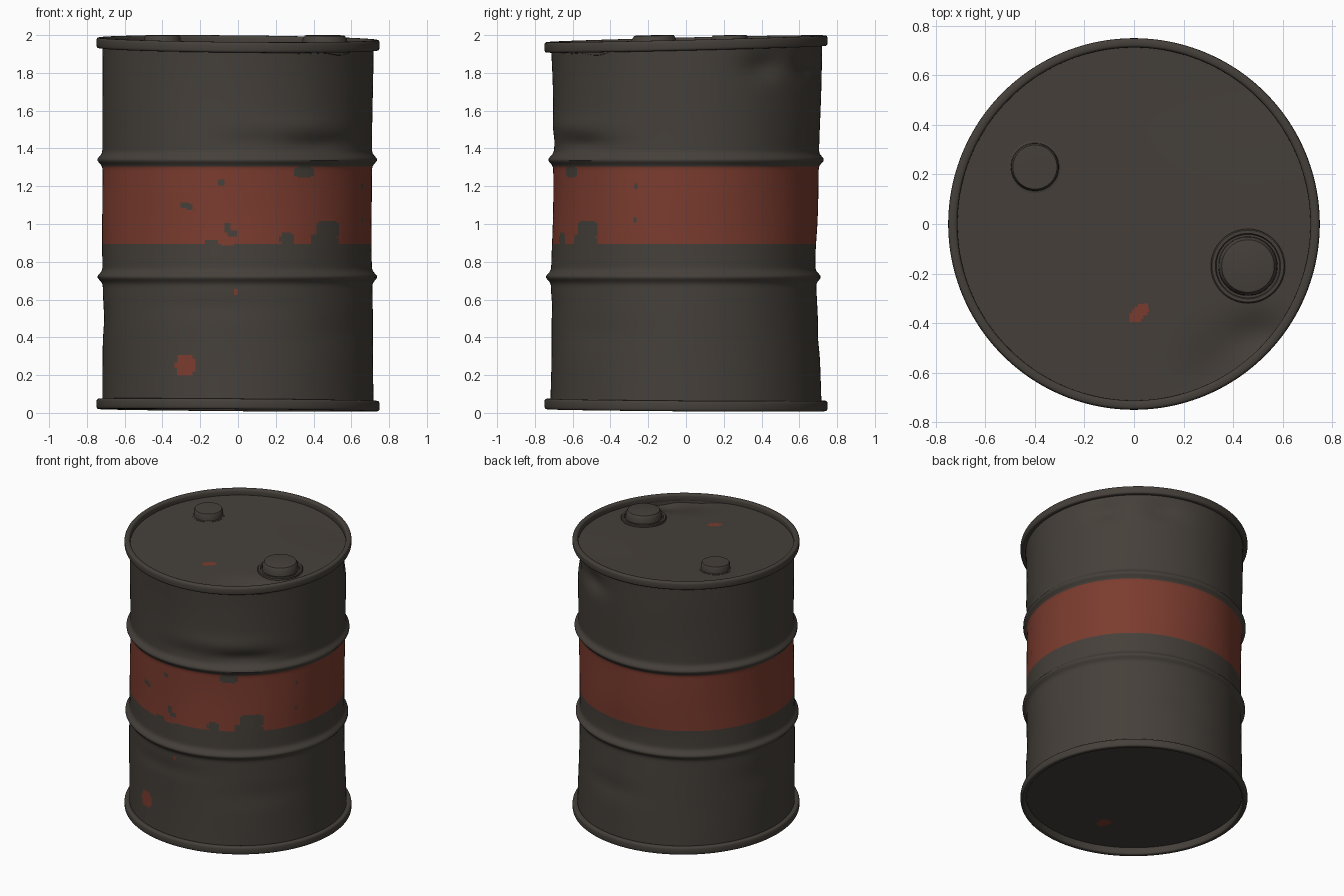
import bpy, bmesh, math
from math import sin, cos, exp, radians, atan2, hypot, pi

if "Cube" in bpy.data.objects:
    bpy.data.objects.remove(bpy.data.objects["Cube"])

SEG = 256


def material(name, rgb):
    m = bpy.data.materials.new(name)
    m.diffuse_color = (*rgb, 1)
    m.use_nodes = True
    m.node_tree.nodes["Principled BSDF"].inputs["Base Color"].default_value = m.diffuse_color
    return m


MATS = [material("dark_steel", (0.060, 0.051, 0.042)),
        material("red_paint", (0.200, 0.045, 0.028))]


def keep(x, y, z):
    return x, y, z


def lathe(name, profile, warp=keep, red=None, closed=False, at=(0, 0), seg=SEG):
    """Spin a (radius, z) profile; warp moves points, red(x, y, z) picks painted faces."""
    bm = bmesh.new()
    rings = []
    for r, z in profile:
        if r < 1e-6:
            rings.append([bm.verts.new((0, 0, z))])
        else:
            rings.append([bm.verts.new((r * cos(2 * pi * i / seg), r * sin(2 * pi * i / seg), z))
                          for i in range(seg)])
    pairs = list(zip(rings, rings[1:]))
    if closed:
        pairs.append((rings[-1], rings[0]))
    for a, b in pairs:
        for i in range(seg):
            j = (i + 1) % seg
            if len(b) == 1:
                bm.faces.new((a[i], a[j], b[0]))
            else:
                bm.faces.new((a[i], a[j], b[j], b[i]))
    bmesh.ops.recalc_face_normals(bm, faces=bm.faces)
    if red:
        for f in bm.faces:
            f.material_index = int(red(*f.calc_center_median()))
    for v in bm.verts:
        v.co = warp(v.co.x + at[0], v.co.y + at[1], v.co.z)
    mesh = bpy.data.meshes.new(name)
    bm.to_mesh(mesh)
    bm.free()
    for m in MATS:
        mesh.materials.append(m)
    ob = bpy.data.objects.new(name, mesh)
    bpy.context.collection.objects.link(ob)
    bpy.ops.object.select_all(action='DESELECT')
    ob.select_set(True)
    bpy.context.view_layer.objects.active = ob
    bpy.ops.object.shade_smooth_by_angle(angle=radians(40))
    return ob


# Overall lean of the two ends
def tilt(x, y, z):
    top = max(0, min(1, (z - 1.4) / 0.5)) ** 2
    low = max(0, min(1, (0.5 - z) / 0.4)) ** 2
    return x, y, z + top * (0.024 * y - 0.009 * x) - low * (0.008 * x + 0.007 * y)


def arc(t, deg):
    d = t - radians(deg)
    return 0.715 * atan2(sin(d), cos(d))


# Wall dents: angle, height, arc spread, height spread, depth
DENTS = [(-52, 1.42, 0.16, 0.035, 0.022), (-60, 1.52, 0.22, 0.04, -0.008),
         (35, 1.83, 0.09, 0.05, 0.028), (65, 1.83, 0.10, 0.05, 0.026),
         (88, 0.82, 0.30, 0.10, 0.006), (80, 0.40, 0.15, 0.05, 0.008),
         (-100, 0.56, 0.25, 0.04, 0.006), (-40, 0.42, 0.20, 0.06, 0.006),
         (175, 0.50, 0.20, 0.06, 0.006), (-85, 1.43, 0.12, 0.04, 0.008)]


def wall_warp(x, y, z):
    t, r = atan2(y, x), hypot(x, y)
    fade = max(0, 1 - ((z - 1) / 0.95) ** 2)
    r += fade * (0.006 * cos(2 * t) + 0.002 * sin(5 * t + 4 * z) + 0.0015 * sin(3 * t - 9 * z))
    for a, h, sa, sz, depth in DENTS:
        r -= depth * exp(-(arc(t, a) / sa) ** 2 / 2 - ((z - h) / sz) ** 2 / 2)
    shift = -0.009 * exp(-((z - 0.7) / 0.35) ** 2) + 0.005 * exp(-((z - 1.8) / 0.3) ** 2)
    return tilt(r * cos(t) - 0.004 * fade, r * sin(t) + shift, z)


# Paint chips in the band and stray red flecks: angle, height, arc radius, height radius
CHIPS = [(-47, 0.97, 0.085, 0.05), (-52, 0.92, 0.06, 0.03), (-45, 0.91, 0.05, 0.025),
         (-60, 1.275, 0.06, 0.035), (-113, 1.10, 0.025, 0.02), (-111, 1.09, 0.015, 0.02),
         (-94.5, 0.98, 0.02, 0.03), (-92.5, 0.95, 0.025, 0.018), (-97, 1.22, 0.015, 0.02),
         (-68, 0.92, 0.04, 0.035), (-22, 1.20, 0.015, 0.015), (-22, 1.02, 0.015, 0.012),
         (-101, 0.90, 0.04, 0.018)]
FLECKS = [(-113, 0.25, 0.056, 0.06), (-91, 0.64, 0.013, 0.012), (-94, 0.90, 0.035, 0.02)]


def inside(t, z, blobs):
    for a, h, sa, sz in blobs:
        if (abs(arc(t, a)) / sa) ** 2.6 + (abs(z - h) / sz) ** 2.6 < 1:
            return True
    return False


def wall_red(x, y, z):
    t = atan2(y, x)
    wobble = 0.004 * sin(17 * t) * sin(7 * t + 1)
    band = 0.895 + wobble < z < 1.305 - wobble and not inside(t, z, CHIPS)
    return band or inside(t, z, FLECKS)


# Drum wall with two rolling hoops
wall = []
for i in range(190):
    z = 0.045 + 0.01 * i
    r = 0.707 + 0.011 * ((z - 1) / 0.95) ** 2
    for hoop in (0.72, 1.34):
        r += 0.027 * exp(-((z - hoop) / 0.024) ** 2)
    wall.append((r, z))
lathe("drum_wall", wall, wall_warp, wall_red)

# Rolled rims at both ends
for name, zc in (("top_rim", 1.953), ("bottom_rim", 0.042)):
    section = []
    for k in range(24):
        a = 2 * pi * k / 24
        c, s = cos(a), sin(a)
        section.append((0.731 + 0.019 * math.copysign(abs(c) ** 0.6, c),
                        zc + 0.028 * math.copysign(abs(s) ** 0.6, s)))
    lathe(name, section, tilt, closed=True)


# Lid, creased at the front right
def lid_warp(x, y, z):
    z -= 0.035 * exp(-((x - 0.50) / 0.12) ** 2 - ((y + 0.45) / 0.09) ** 2)
    along = (x - 0.33) * 0.5 + (y + 0.58) * 0.87
    across = (x - 0.33) * 0.87 - (y + 0.58) * 0.5
    z -= 0.025 * exp(-(along / 0.14) ** 2 - (across / 0.13) ** 2)
    z -= 0.010 * exp(-((x - 0.45) / 0.3) ** 2 - ((y - 0.55) / 0.2) ** 2)
    return tilt(x, y, z)


def lid_red(x, y, z):
    u = (x - 0.02 + y + 0.36) * 0.707
    v = (y + 0.36 - x + 0.02) * 0.707
    return (u / 0.05) ** 2 + (v / 0.026) ** 2 < 1


def base_red(x, y, z):
    return (abs(x + 0.09) / 0.04) ** 2.6 + (abs(y + 0.42) / 0.05) ** 2.6 < 1


def disc(z):
    return [(0.72 * (1 - k / 60), z) for k in range(60)] + [(0, z)]


lathe("lid", disc(1.940), lid_warp, lid_red)
lathe("base", disc(0.065), tilt, base_red)

# Large filler cap on its flange, and small vent cap
lathe("filler_flange", [(0.150, 1.925), (0.150, 1.951), (0.145, 1.956), (0.132, 1.956),
                        (0.128, 1.949), (0, 1.949)], tilt, at=(0.46, -0.17), seg=64)
lathe("filler_cap", [(0.120, 1.940), (0.118, 1.985), (0.110, 1.998), (0.106, 2.005),
                     (0.098, 2.007), (0, 2.007)], tilt, at=(0.46, -0.17), seg=64)
lathe("vent_cap", [(0.106, 1.925), (0.106, 1.942), (0.097, 1.944), (0.095, 1.980),
                   (0.089, 1.990), (0, 1.991)], tilt, at=(-0.40, 0.23), seg=64)
